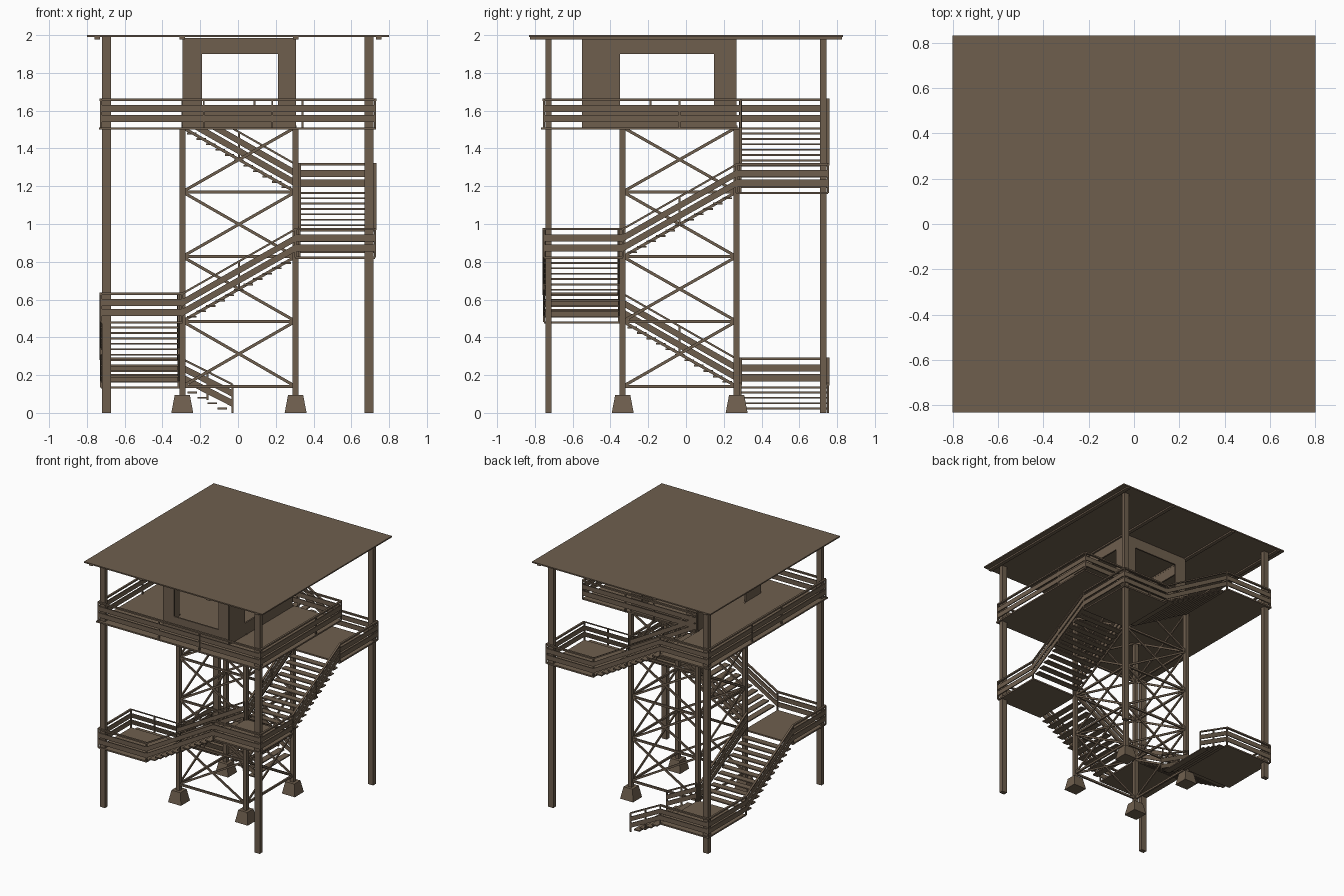
import bpy, bmesh
from mathutils import Vector

if "Cube" in bpy.data.objects:
    bpy.data.objects.remove(bpy.data.objects["Cube"])

wood = bpy.data.materials.new("weathered brown wood")
wood.diffuse_color = (0.158, 0.114, 0.076, 1)
wood.use_nodes = True
wood.node_tree.nodes["Principled BSDF"].inputs["Base Color"].default_value = wood.diffuse_color


class Part:
    """Collects simple solids into one named object."""
    def __init__(self, name):
        self.name, self.bm = name, bmesh.new()

    def hexa(self, bottom, top):
        v = [self.bm.verts.new(p) for p in bottom + top]
        for f in ((3, 2, 1, 0), (4, 5, 6, 7), (0, 1, 5, 4), (1, 2, 6, 5), (2, 3, 7, 6), (3, 0, 4, 7)):
            self.bm.faces.new([v[i] for i in f])

    def box(self, x0, x1, y0, y1, z0, z1, flare=0):
        def ring(z, e):
            return [(x0 - e, y0 - e, z), (x1 + e, y0 - e, z), (x1 + e, y1 + e, z), (x0 - e, y1 + e, z)]
        self.hexa(ring(z0, flare), ring(z1, 0))

    def strip(self, a, b, lo, hi, t):
        """Board from a to b, with vertical ends, between heights lo and hi above the line."""
        a, b = Vector(a), Vector(b)
        d = b - a
        n = Vector((-d.y, d.x, 0)).normalized() * t / 2
        up = Vector((0, 0, 1))
        ring = [a + n, a - n, b - n, b + n]
        self.hexa([p + up * lo for p in ring], [p + up * hi for p in ring])

    def done(self):
        bmesh.ops.recalc_face_normals(self.bm, faces=self.bm.faces)
        me = bpy.data.meshes.new(self.name)
        self.bm.to_mesh(me)
        self.bm.free()
        me.materials.append(wood)
        bpy.context.collection.objects.link(bpy.data.objects.new(self.name, me))


def rail(part, a, b, posts=(0, 1)):
    """Two boards and a top rail, with thin uprights at the given fractions."""
    for lo, hi, t in ((0.027, 0.065, 0.008), (0.08, 0.117, 0.008), (0.14, 0.152, 0.016)):
        part.strip(a, b, lo, hi, t)
    a, b = Vector(a), Vector(b)
    for f in posts:
        p = a.lerp(b, f)
        part.box(p.x - .005, p.x + .005, p.y - .005, p.y + .005, p.z - 0.005, p.z + 0.145)


# key lines of the plan
OX, OY = 0.725, 0.752            # outer rail lines
XL, XR, YF, YB = -0.295, 0.305, -0.335, 0.268   # inner tower posts
LEVELS = [0.14, 0.485, 0.827, 1.17, 1.512]
TOP = LEVELS[-1]

# outer posts
p = Part("outer_posts")
for x in (-0.696, 0.694):
    for y in (-0.728, 0.726):
        p.box(x - .023, x + .023, y - .017, y + .017, 0, 1.99)
p.done()

# inner tower posts and flared footings
p, q = Part("tower_posts"), Part("footings")
for x in (XL, XR):
    for y in (YF, YB):
        p.box(x - .016, x + .016, y - .016, y + .016, 0.09, TOP)
        q.box(x - .04, x + .04, y - .04, y + .04, 0, 0.095, flare=0.018)
p.done()
q.done()

# horizontal ties and cross braces on the four tower faces
p = Part("cross_braces")
corners = [(XL, YF), (XR, YF), (XR, YB), (XL, YB)]
for i in range(4):
    (ax, ay), (bx, by) = corners[i], corners[(i + 1) % 4]
    for k, z in enumerate(LEVELS[:4]):
        z2 = LEVELS[k + 1]
        p.strip((ax, ay, z), (bx, by, z), -0.008, 0.008, 0.014)
        p.strip((ax, ay, z), (bx, by, z2), -0.009, 0.009, 0.01)
        p.strip((ax, ay, z2), (bx, by, z), -0.009, 0.009, 0.01)
p.done()

# corner landings with rails on their two outer sides
p, q = Part("landings"), Part("landing_rails")
spots = [(-1, 1), (-1, -1), (1, -1), (1, 1)]
for (sx, sy), z in zip(spots, LEVELS):
    ix = XL if sx < 0 else XR
    iy = YF if sy < 0 else YB
    x0, x1 = sorted((ix, sx * OX))
    y0, y1 = sorted((iy, sy * OY))
    p.box(x0, x1, y0, y1, z - 0.012, z)
    rail(q, (ix, sy * OY, z), (sx * OX, sy * OY, z))
    rail(q, (sx * OX, sy * OY, z), (sx * OX, iy, z))
p.done()
q.done()

# stair flights: foot, head, and the two rail lines
yi_b, yi_f, xi_l, xi_r = YB + 0.02, YF - 0.02, XL - 0.02, XR + 0.02
flights = [
    ("x", -0.03, XL, 0.0, LEVELS[0], yi_b, OY, 5),
    ("y", YB, YF, LEVELS[0], LEVELS[1], xi_l, -OX, 12),
    ("x", XL, XR, LEVELS[1], LEVELS[2], yi_f, -OY, 12),
    ("y", YF, YB, LEVELS[2], LEVELS[3], xi_r, OX, 12),
    ("x", XR, XL, LEVELS[3], LEVELS[4], yi_b, OY, 12),
]
p, q = Part("stair_treads"), Part("stair_rails")
for axis, s0, s1, z0, z1, inner, outer, n in flights:
    def pt(s, c, z):
        return (s, c, z) if axis == "x" else (c, s, z)
    for i in range(1, n):
        s, z = s0 + (s1 - s0) * i / n, z0 + (z1 - z0) * i / n
        p.strip(pt(s, inner, z), pt(s, outer, z), -0.009, 0, 0.05)
    for c in (inner, outer):
        rail(q, pt(s0, c, z0 + (0.005 if z0 == 0 else 0)), pt(s1, c, z1), (0, 0.5, 1))
p.done()
q.done()

# L-shaped top deck leaving the stairwell open
p = Part("top_deck")
p.box(-0.735, 0.73, -0.768, YB + .015, TOP - 0.012, TOP)
p.box(-0.735, XL, YB + .015, 0.76, TOP - 0.012, TOP)
p.done()

# deck rails
p = Part("deck_rails")
thirds = (0, 0.375, 0.625, 1)
rail(p, (-OX, -OY, TOP), (OX, -OY, TOP), thirds)
rail(p, (-OX, -OY, TOP), (-OX, OY, TOP), thirds)
rail(p, (OX, -OY, TOP), (OX, yi_b, TOP), (0, 0.69, 1))
rail(p, (XL, yi_b, TOP), (OX, yi_b, TOP), thirds)
rail(p, (-OX, OY, TOP), (XL, OY, TOP))
p.done()

# cabin: window walls on three sides, doorway on the left
p = Part("cabin_walls")
CF, CB, CT, H = -0.545, 0.262, 1.985, 1.9
CL, CR = -0.287, 0.3


def wall(a, b, f0, f1, door=False):
    a, b = Vector(a), Vector(b)
    m, n = a.lerp(b, f0), a.lerp(b, f1)
    p.strip(a, m, TOP, CT, 0.012)
    p.strip(n, b, TOP, CT, 0.012)
    p.strip(m, n, H, CT, 0.012)
    if not door:
        p.strip(m, n, TOP, 1.61, 0.012)


wall((CL, CF, 0), (CR, CF, 0), 0.165, 0.85)
wall((CL, CB, 0), (CR, CB, 0), 0.165, 0.85)
wall((CR, CF, 0), (CR, CB, 0), 0.242, 0.86)
wall((CL, CF, 0), (CL, CB, 0), 0.242, 0.86, door=True)
p.done()

# roof sheet and the beams under it
p = Part("roof")
p.box(-0.8, 0.8, -0.832, 0.832, 1.99, 2.0)
p.done()
p = Part("roof_beams")
for x in (-0.745, XL, XR, 0.745):
    p.box(x - .015, x + .015, -0.825, 0.825, 1.978, 1.992)
p.done()
